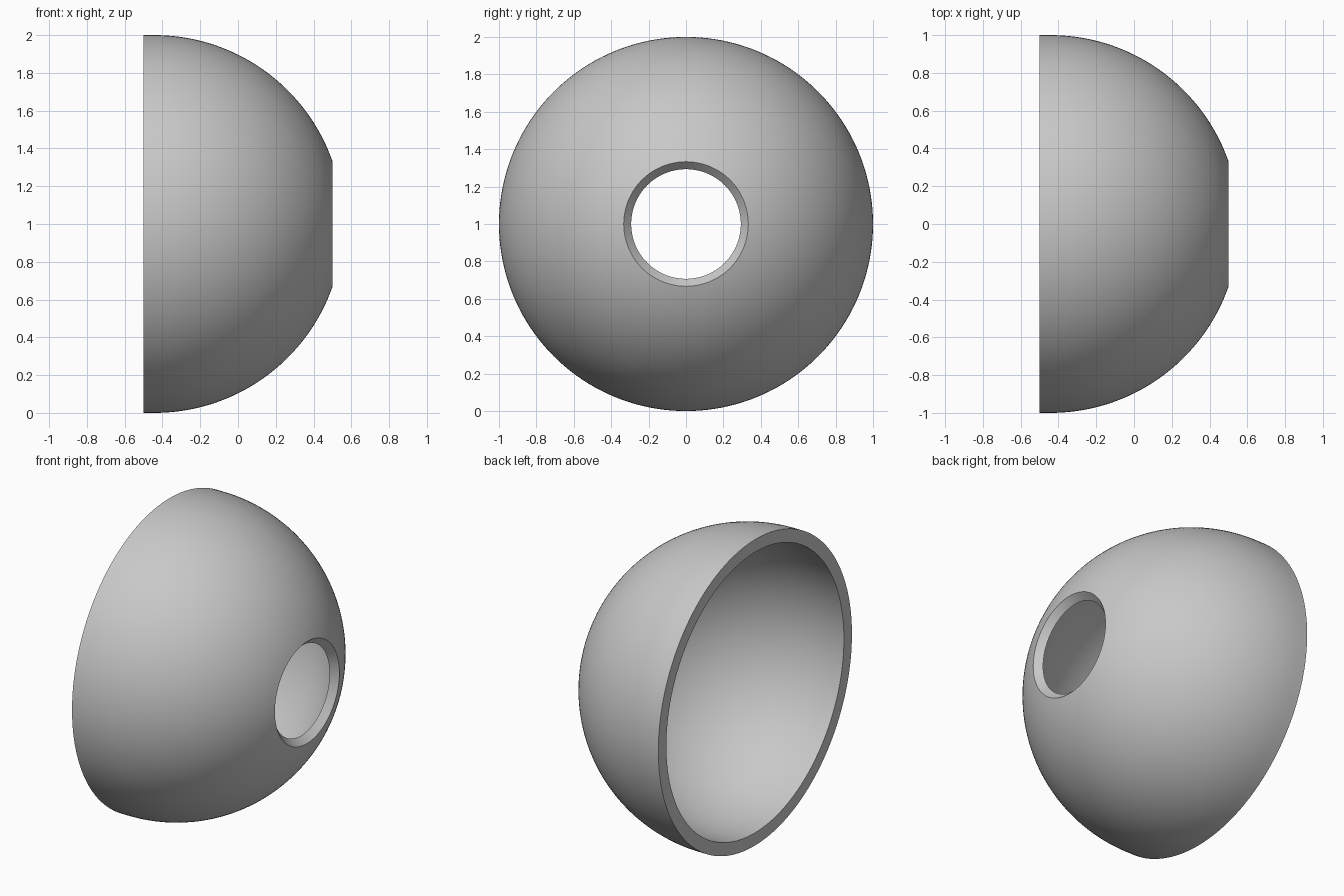
import bpy, bmesh
from math import asin, sin, cos, pi, radians
from mathutils import Vector

cube = bpy.data.objects.get("Cube")
if cube:
    bpy.data.objects.remove(cube, do_unlink=True)

BACK = -0.5        # open rim plane
SEGMENTS = 160     # steps around the axis
ARC_STEPS = 40     # steps from rim to hole


def arc(centre, radius, hole):
    """Points (x, r) of a short straight collar plus a round dome, ending at the hole."""
    end = asin(hole / radius)
    points = [(BACK, radius)]
    for i in range(ARC_STEPS + 1):
        a = pi / 2 + (end - pi / 2) * i / ARC_STEPS
        points.append((centre + radius * cos(a), radius * sin(a)))
    return points


# Closed wall section: outer dome, bevelled hole edge, inner dome, flat rim
outer = arc(-0.443, 1.0, 0.333)
inner = arc(-0.412, 0.917, 0.293)
profile = outer + inner[::-1]

# Revolve the section around the x axis
bm = bmesh.new()
verts = [bm.verts.new((x, 0, 1 + r)) for x, r in profile]
edges = [bm.edges.new((v, verts[(i + 1) % len(verts)])) for i, v in enumerate(verts)]
bmesh.ops.spin(bm, geom=verts + edges, cent=Vector((0, 0, 1)), axis=Vector((1, 0, 0)),
               angle=2 * pi, steps=SEGMENTS, use_merge=True, use_duplicate=False)
bmesh.ops.remove_doubles(bm, verts=bm.verts[:], dist=0.0001)
bmesh.ops.recalc_face_normals(bm, faces=bm.faces[:])
mesh = bpy.data.meshes.new("dome_shell")
bm.to_mesh(mesh)
bm.free()

shell = bpy.data.objects.new("dome_shell", mesh)
bpy.context.collection.objects.link(shell)

# Plain grey finish
grey = bpy.data.materials.new("light_grey")
grey.use_nodes = True
colour = (0.58, 0.58, 0.58, 1)
grey.diffuse_color = colour
grey.node_tree.nodes["Principled BSDF"].inputs["Base Color"].default_value = colour
mesh.materials.append(grey)

# Smooth domes with crisp rim and hole edges
bpy.ops.object.select_all(action="DESELECT")
shell.select_set(True)
bpy.context.view_layer.objects.active = shell
bpy.ops.object.shade_smooth_by_angle(angle=radians(20))
